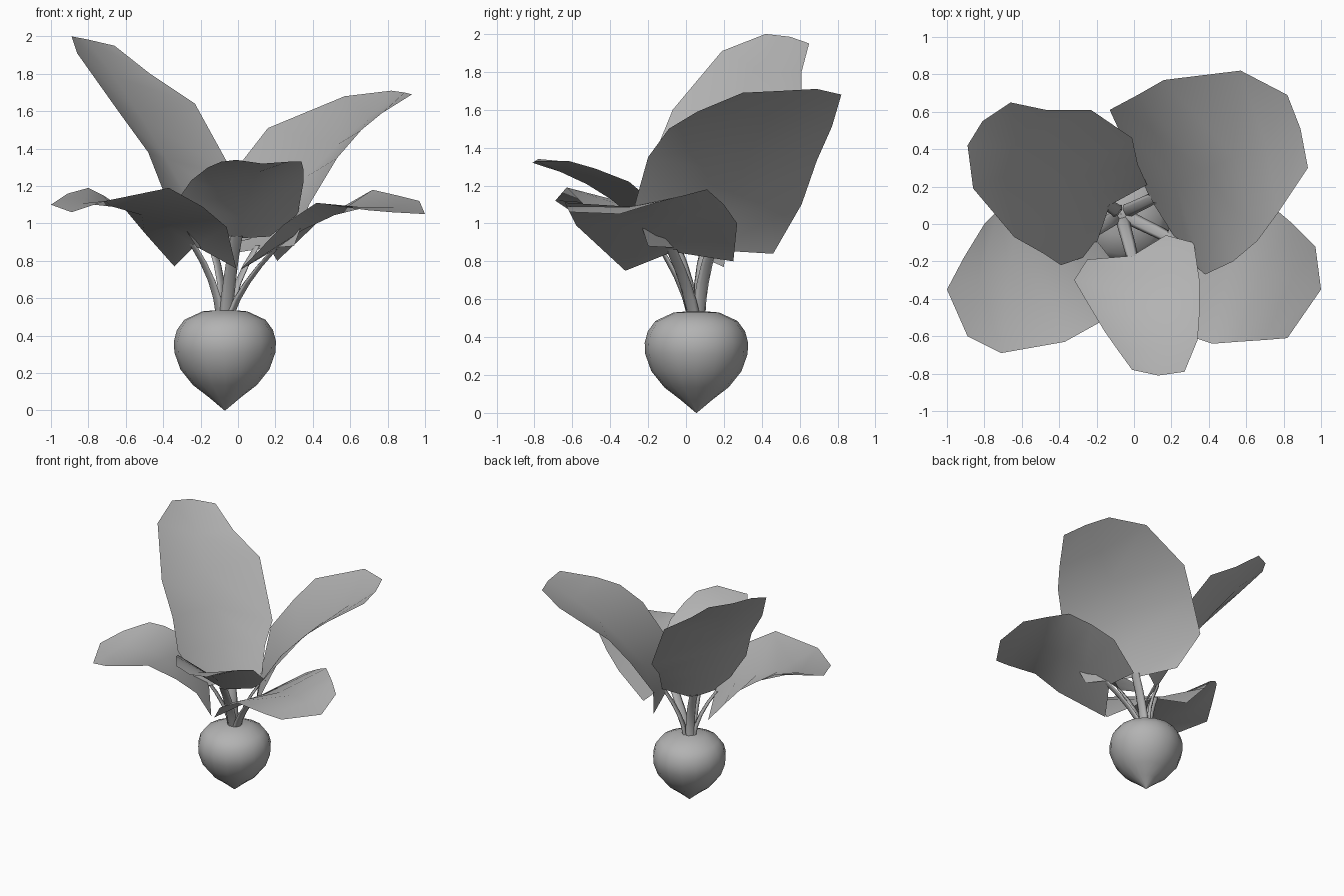
import bpy
import math
from mathutils import Vector

CX, CY = -0.07, 0.055   # centre of the root

# mid grey shared by all parts
grey = bpy.data.materials.new("mid_grey")
grey.diffuse_color = (0.45, 0.45, 0.45, 1)


def add_grid(name, rows, closed=False):
    """Skin equal-length rows of points into a smooth shaded sheet or tube."""
    n = len(rows[0])
    verts = [tuple(p) for r in rows for p in r]
    faces = []
    for i in range(len(rows) - 1):
        for j in range(n if closed else n - 1):
            k = (j + 1) % n
            faces.append((i * n + j, i * n + k, (i + 1) * n + k, (i + 1) * n + j)
                         if closed else
                         (i * n + j, (i + 1) * n + j, (i + 1) * n + k, i * n + k))
    mesh = bpy.data.meshes.new(name)
    mesh.from_pydata(verts, [], faces)
    mesh.validate()
    mesh.materials.append(grey)
    ob = bpy.data.objects.new(name, mesh)
    bpy.context.collection.objects.link(ob)
    mesh.polygons.foreach_set("use_smooth", [True] * len(mesh.polygons))
    return ob


def curve(a, m, b, t):
    """Quadratic curve from a to b passing through m half way."""
    a, m, b = Vector(a), Vector(m), Vector(b)
    c = 2 * m - (a + b) / 2
    return a * (1 - t) ** 2 + c * 2 * t * (1 - t) + b * t * t


def add_leaf(name, base, mid, tip, right, left):
    # blade: two edges folded along a central rib
    n = len(right)
    rows = [[Vector(right[i]), curve(base, mid, tip, i / (n - 1)), Vector(left[i])]
            for i in range(n)]
    add_grid(name + "_leaf", rows)
    # stalk: flattened tapering tube from the root to the rib
    b = Vector(base)
    d = Vector((b.x - CX, b.y - CY, 0)).normalized()
    side = Vector((-d.y, d.x, 0))
    start = Vector((CX, CY, 0.51)) + d * 0.03
    bend = (start + b) / 2 - d * 0.025
    end = curve(base, mid, tip, 0.02)
    rings = []
    for i in range(5):
        t = i / 4
        c = curve(start, bend, end, t)
        w, h = 0.038 - 0.006 * t, 0.018 - 0.008 * t
        rings.append([c + side * w * math.cos(a) + d * h * math.sin(a)
                      for a in (math.tau * k / 6 for k in range(6))])
    add_grid(name + "_stalk", rings, True)


# root bulb: turned profile
profile = [(0.002, 0.0), (0.085, 0.07), (0.17, 0.135), (0.238, 0.22), (0.27, 0.31),
           (0.273, 0.37), (0.257, 0.43), (0.217, 0.485), (0.12, 0.53), (0.002, 0.54)]
add_grid("root_bulb", [[(CX + r * math.cos(math.tau * k / 16),
                         CY + r * math.sin(math.tau * k / 16), z) for k in range(16)]
                       for r, z in profile], True)

# tall back leaves
add_leaf("back_left", (-0.13, 0.10, 0.86), (-0.45, 0.27, 1.46), (-0.81, 0.55, 1.985),
         [(0.07, 0.21, 0.92), (0.02, 0.32, 1.10), (-0.01, 0.46, 1.24),
          (-0.23, 0.61, 1.64), (-0.47, 0.61, 1.80), (-0.66, 0.65, 1.95)],
         [(-0.22, -0.16, 0.87), (-0.39, -0.22, 1.15), (-0.48, -0.16, 1.38),
          (-0.64, -0.07, 1.60), (-0.86, 0.19, 1.91), (-0.89, 0.42, 2.00)])
add_leaf("back_right", (0.09, 0.13, 0.86), (0.45, 0.32, 1.34), (0.89, 0.51, 1.70),
         [(0.30, -0.20, 0.88), (0.38, -0.27, 1.10), (0.53, -0.20, 1.35),
          (0.66, -0.09, 1.50), (0.77, 0.06, 1.59), (0.93, 0.30, 1.69)],
         [(-0.03, 0.46, 0.84), (-0.13, 0.61, 1.10), (0.02, 0.69, 1.33),
          (0.16, 0.77, 1.51), (0.57, 0.82, 1.68), (0.82, 0.69, 1.71)])

# drooping side leaves
add_leaf("side_right", (0.18, -0.07, 0.85), (0.60, -0.22, 1.07), (1.00, -0.35, 1.05),
         [(0.01, -0.32, 0.75), (0.24, -0.58, 0.99), (0.42, -0.64, 1.11),
          (0.55, -0.63, 1.09), (0.70, -0.62, 1.07), (0.82, -0.61, 1.06)],
         [(0.21, 0.25, 0.80), (0.42, 0.27, 1.00), (0.58, 0.20, 1.10),
          (0.72, 0.11, 1.18), (0.85, 0.00, 1.15), (0.97, -0.12, 1.12)])
add_leaf("side_left", (-0.23, -0.05, 0.88), (-0.59, -0.21, 1.07), (-1.00, -0.35, 1.10),
         [(-0.34, 0.20, 0.77), (-0.50, 0.22, 0.95), (-0.60, 0.16, 1.07),
          (-0.72, 0.08, 1.15), (-0.80, 0.00, 1.19), (-0.91, -0.18, 1.16)],
         [(-0.01, -0.33, 0.76), (-0.06, -0.45, 0.98), (-0.19, -0.53, 1.09),
          (-0.37, -0.63, 1.19), (-0.71, -0.69, 1.12), (-0.89, -0.60, 1.06)])

# front leaf
add_leaf("front", (-0.01, -0.17, 0.92), (0.06, -0.46, 1.17), (0.13, -0.81, 1.32),
         [(-0.25, -0.19, 1.00), (-0.32, -0.30, 1.13), (-0.25, -0.42, 1.23),
          (-0.16, -0.57, 1.30), (-0.09, -0.67, 1.33), (-0.01, -0.78, 1.34)],
         [(0.17, -0.06, 0.93), (0.32, -0.10, 1.05), (0.35, -0.30, 1.22),
          (0.35, -0.48, 1.29), (0.34, -0.62, 1.33), (0.27, -0.79, 1.33)])
